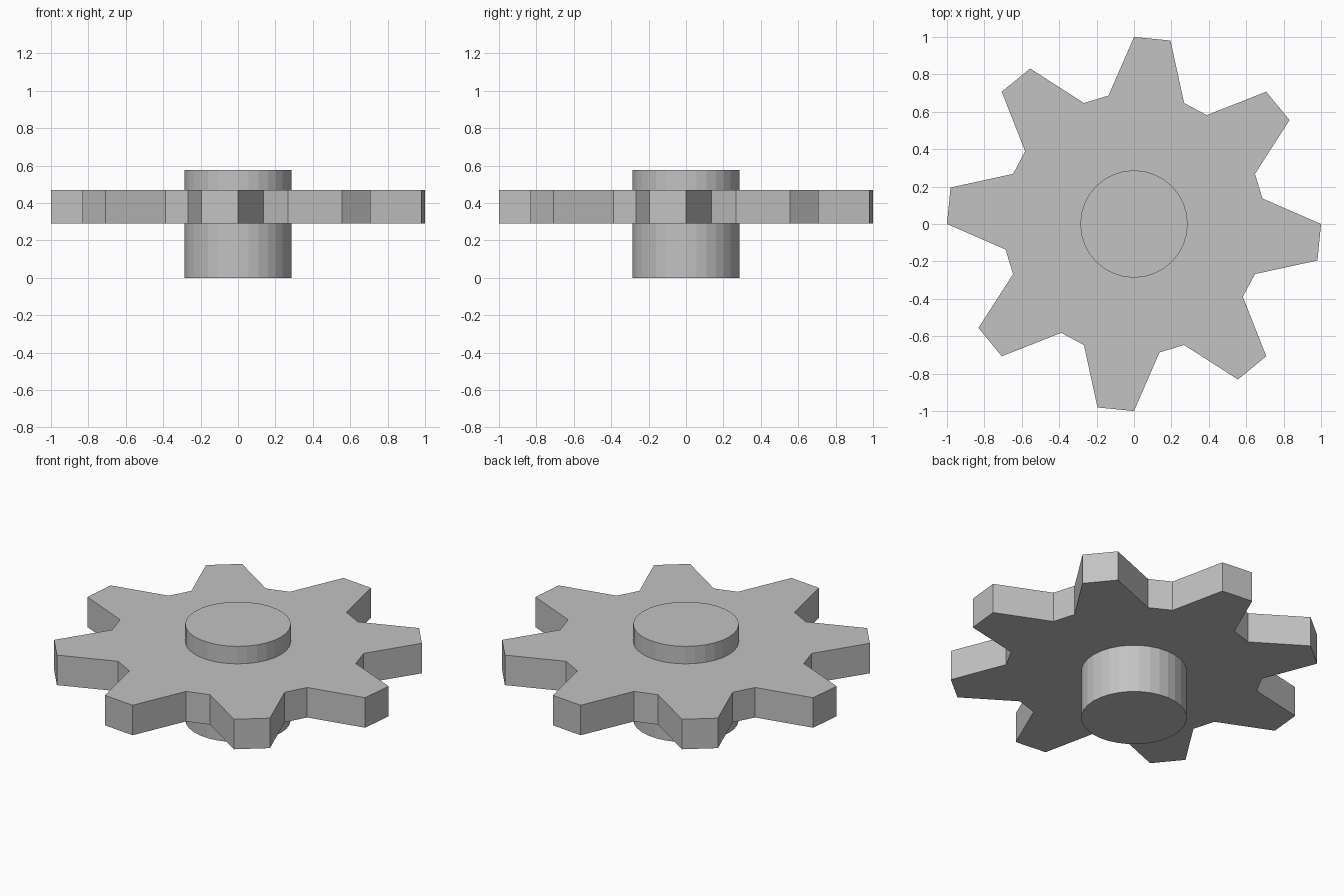
import bpy
import bmesh
from math import cos, sin, pi

default_cube = bpy.data.objects.get("Cube")
if default_cube:
    bpy.data.objects.remove(default_cube, do_unlink=True)

TEETH = 8
TIP_RADIUS, ROOT_RADIUS = 1.0, 0.7
HUB_RADIUS, HUB_SIDES = 0.287, 32

# Plain grey metal
grey = bpy.data.materials.new("grey")
grey.use_nodes = True
colour = (0.54, 0.54, 0.54, 1)
grey.diffuse_color = colour
grey.node_tree.nodes["Principled BSDF"].inputs["Base Color"].default_value = colour


def prism(name, radii, bottom, top):
    """Extrude an outline given by radii at equal angles."""
    bm = bmesh.new()
    step = 2 * pi / len(radii)
    outline = [bm.verts.new((r * cos(i * step), r * sin(i * step), bottom))
               for i, r in enumerate(radii)]
    base = bm.faces.new(outline)
    grown = bmesh.ops.extrude_face_region(bm, geom=[base], use_keep_orig=True)
    raised = [g for g in grown["geom"] if isinstance(g, bmesh.types.BMVert)]
    bmesh.ops.translate(bm, verts=raised, vec=(0, 0, top - bottom))
    bmesh.ops.recalc_face_normals(bm, faces=bm.faces)
    mesh = bpy.data.meshes.new(name)
    bm.to_mesh(mesh)
    bm.free()
    mesh.materials.append(grey)
    obj = bpy.data.objects.new(name, mesh)
    bpy.context.collection.objects.link(obj)
    return obj


# Toothed wheel: each tooth is tip, root, root, tip
prism("toothed_wheel",
      [TIP_RADIUS, ROOT_RADIUS, ROOT_RADIUS, TIP_RADIUS] * TEETH, 0.29, 0.47)

# Hub passing through the wheel
prism("hub", [HUB_RADIUS] * HUB_SIDES, 0.0, 0.575)
